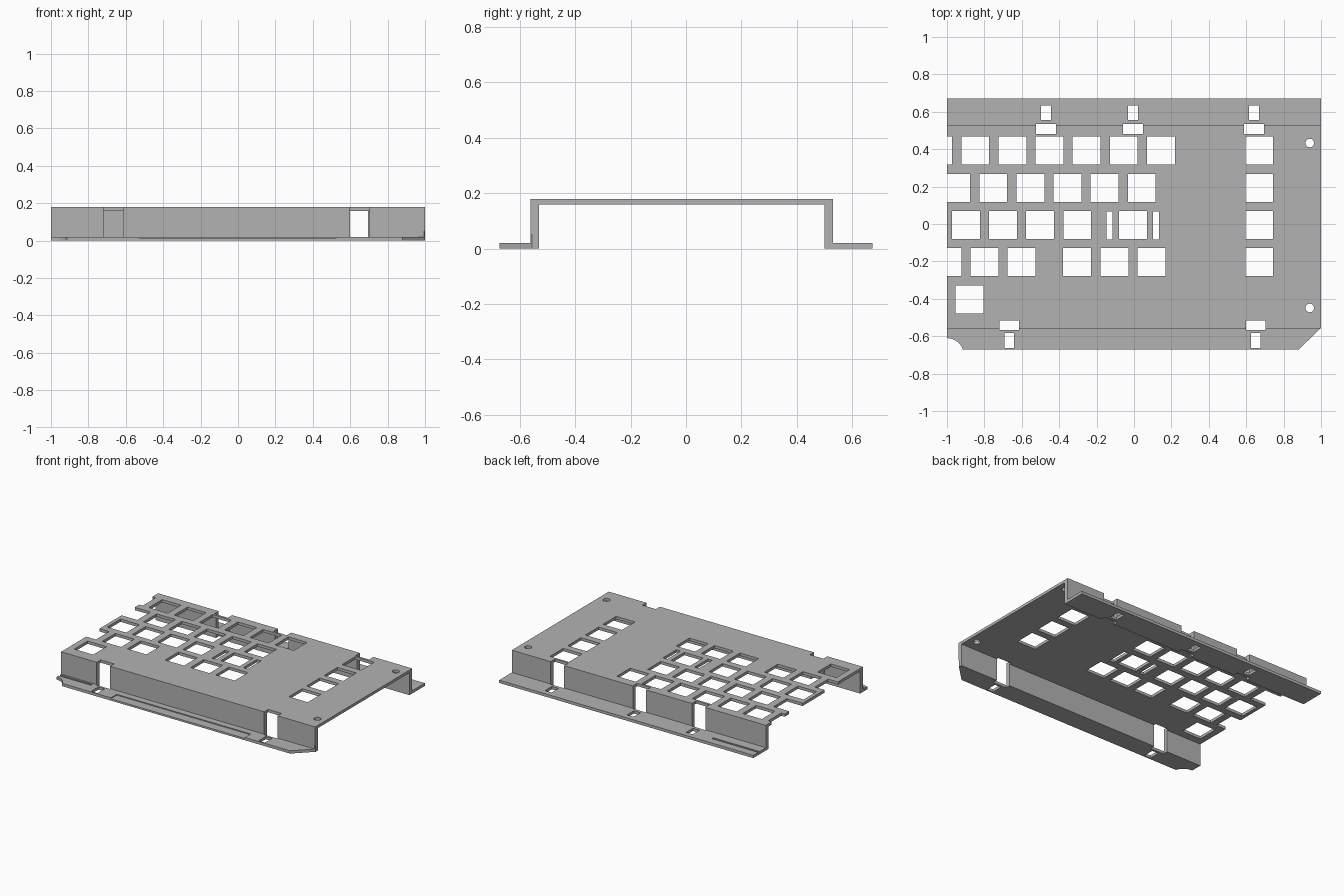
import bpy, bmesh
from math import cos, sin, pi

if "Cube" in bpy.data.objects:
    bpy.data.objects.remove(bpy.data.objects["Cube"])

grey = bpy.data.materials.new("plate_grey")
grey.use_nodes = True
grey.diffuse_color = (0.45, 0.45, 0.45, 1)
grey.node_tree.nodes["Principled BSDF"].inputs["Base Color"].default_value = grey.diffuse_color

HALF_Y = 0.672
TOP = 0.179
THICK = 0.02


def prism(bm, points, vector):
    """Extrude a flat outline along a vector into a closed solid."""
    face = bm.faces.new([bm.verts.new(p) for p in points])
    new = bmesh.ops.extrude_face_region(bm, geom=[face])["geom"]
    verts = [v for v in new if isinstance(v, bmesh.types.BMVert)]
    bmesh.ops.translate(bm, verts=verts, vec=vector)


def column(bm, outline, z0=-0.1, z1=0.3):
    prism(bm, [(x, y, z0) for x, y in outline], (0, 0, z1 - z0))


def box(bm, x0, x1, y0, y1, z0=-0.1, z1=0.3):
    column(bm, [(x0, y0), (x1, y0), (x1, y1), (x0, y1)], z0, z1)


def disc(bm, x, y, r, n, z0=-0.1, z1=0.3):
    ring = [(x + r * cos(2 * pi * i / n), y + r * sin(2 * pi * i / n)) for i in range(n)]
    column(bm, ring, z0, z1)


def finish(bm, name):
    bmesh.ops.recalc_face_normals(bm, faces=bm.faces)
    mesh = bpy.data.meshes.new(name)
    bm.to_mesh(mesh)
    bm.free()
    mesh.materials.append(grey)
    obj = bpy.data.objects.new(name, mesh)
    bpy.context.collection.objects.link(obj)
    return obj


# Folded sheet: raised top, two walls and two outward flanges
body = bmesh.new()
profile = [(-HALF_Y, 0), (-0.53, 0), (-0.53, TOP - THICK), (0.5, TOP - THICK), (0.5, 0),
           (HALF_Y, 0), (HALF_Y, THICK), (0.53, THICK), (0.53, TOP),
           (-0.56, TOP), (-0.56, THICK), (-HALF_Y, THICK)]
prism(body, [(-1, y, z) for y, z in profile], (2, 0, 0))
plate = finish(body, "key_plate")

cut = bmesh.new()

# Square key openings, row by row
PITCH, H = 0.1985, 0.0745
rows = {
    0.392: [-1.0475 + i * PITCH for i in range(7)] + [0.67],
    0.193: [-0.951 + i * PITCH for i in range(6)] + [0.67],
    -0.006: [-0.899 + i * PITCH for i in range(4)] + [-0.005, 0.67],
    -0.204: [-0.998 + i * PITCH for i in range(3)] + [-0.304, -0.104, 0.094, 0.67],
    -0.403: [-0.88],
}
for y, centres in rows.items():
    for x in centres:
        box(cut, x - H, x + H, y - H, y + H, 0.1)

# Narrow slits beside the wide key
for x in (-0.131, 0.118):
    box(cut, x - 0.017, x + 0.017, -0.084, 0.066, 0.1)

# Screw holes
for y in (0.433, -0.449):
    disc(cut, 0.94, y, 0.023, 24, 0.1)

# Wall slots, each with a small opening in the flange
for x in (-0.667, 0.651):
    box(cut, x - 0.053, x + 0.053, -0.566, -0.515)
    box(cut, x - 0.025, x + 0.025, -0.662, -0.582)
for x in (-0.47, -0.005, 0.641):
    box(cut, x - 0.053, x + 0.053, 0.481, 0.534)
    box(cut, x - 0.026, x + 0.026, 0.556, 0.634)

# Shallow grooves and front recess in the flanges
FLOOR = 0.013
box(cut, -1.1, -0.635, 0.6, 0.616, FLOOR, 0.05)
box(cut, -1.1, -0.745, -0.588, -0.572, FLOOR, 0.05)
box(cut, -0.53, 0.525, -0.75, -0.606, FLOOR, 0.05)

# Clipped and scooped front corners
column(cut, [(0.88, -HALF_Y), (0.88, -0.8), (1.1, -0.8), (1.1, -0.4575), (1, -0.555)], -0.1, 0.05)
disc(cut, -1, -0.7, 0.09, 32, -0.1, 0.05)

cutter = finish(cut, "opening_cutter")
cutter.hide_render = True

mod = plate.modifiers.new("openings", "BOOLEAN")
mod.operation = "DIFFERENCE"
mod.solver = "EXACT"
mod.object = cutter
bpy.context.view_layer.objects.active = plate
plate.select_set(True)
bpy.ops.object.modifier_apply(modifier=mod.name)
bpy.data.objects.remove(cutter)
bpy.ops.object.shade_smooth_by_angle(angle=0.5)
